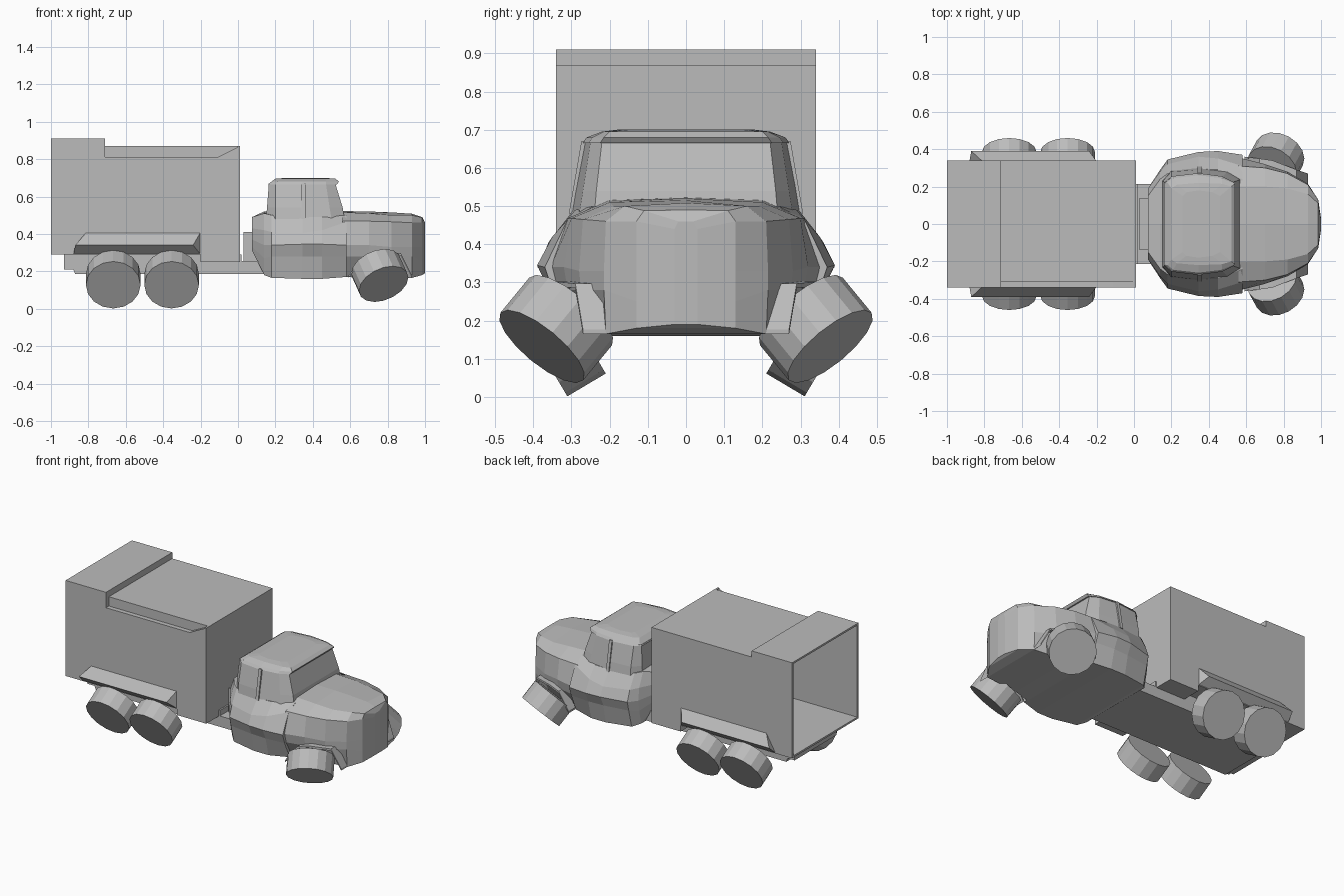
import bpy
import bmesh
from mathutils import Vector

cube = bpy.data.objects.get("Cube")
if cube:
    bpy.data.objects.remove(cube, do_unlink=True)

GREY = (0.5, 0.5, 0.5, 1.0)
paint = bpy.data.materials.new("plain grey")
paint.use_nodes = True
paint.diffuse_color = GREY
paint.node_tree.nodes["Principled BSDF"].inputs["Base Color"].default_value = GREY


def finish(name, bm):
    bmesh.ops.recalc_face_normals(bm, faces=bm.faces)
    mesh = bpy.data.meshes.new(name)
    bm.to_mesh(mesh)
    bm.free()
    mesh.materials.append(paint)
    obj = bpy.data.objects.new(name, mesh)
    bpy.context.collection.objects.link(obj)
    return obj


def loft(name, rings):
    """Skin a row of closed rings and cap both ends."""
    bm = bmesh.new()
    loops = [[bm.verts.new(point) for point in ring] for ring in rings]
    count = len(loops[0])
    for first, second in zip(loops, loops[1:]):
        for i in range(count):
            j = (i + 1) % count
            bm.faces.new((first[i], first[j], second[j], second[i]))
    bm.faces.new(loops[0])
    bm.faces.new(loops[-1])
    return finish(name, bm)


def prism(name, profile, y_start, y_end):
    """Extrude an x-z profile along y."""
    return loft(name, [[(x, y, z) for x, z in profile] for y in (y_start, y_end)])


def block(name, xs, ys, zs):
    (x0, x1), (z0, z1) = xs, zs
    return prism(name, [(x0, z0), (x1, z0), (x1, z1), (x0, z1)], *ys)


def body(name, sections):
    """Loft symmetric sections: each is x and half outline from top to bottom."""
    rings = []
    for x, half in sections:
        left = [(x, y, z) for y, z in half]
        right = [(x, -y, z) for y, z in reversed(half) if y > 0]
        rings.append(left + right)
    return loft(name, rings)


def wheel(name, centre, axis, radius, width, sides=16):
    bm = bmesh.new()
    bmesh.ops.create_cone(bm, cap_ends=True, segments=sides, radius1=radius,
                          radius2=radius, depth=width)
    turn = Vector(axis).to_track_quat("Z", "Y").to_matrix()
    bmesh.ops.rotate(bm, verts=bm.verts, matrix=turn)
    bmesh.ops.translate(bm, verts=bm.verts, vec=centre)
    return finish(name, bm)


# Cargo box: thin panels around an open rear
BACK, STEP, FRONT = -1.0, -0.71, 0.01
SIDE, SKIN = 0.34, 0.012
FLOOR, ROOF, HIGH = 0.29, 0.87, 0.91
lower = [(BACK, FLOOR), (-0.2, FLOOR), (-0.2, 0.25), (FRONT, 0.25), (FRONT, ROOF)]
rear = [(STEP, HIGH), (BACK, HIGH)]
prism("box_left_wall", lower + [(STEP, ROOF)] + rear, SIDE - SKIN, SIDE)
prism("box_right_wall", lower + [(-0.11, 0.81), (STEP, 0.81)] + rear, -SIDE, SKIN - SIDE)
prism("roof_gutter", [(STEP, 0.8), (FRONT, 0.8), (FRONT, ROOF), (-0.11, 0.81),
                      (STEP, 0.81)], -SIDE, -0.3)
block("gutter_cheek", (STEP, FRONT), (-0.31, -0.3), (0.8, ROOF))
block("box_roof", (STEP, FRONT), (-0.31, SIDE), (ROOF - SKIN, ROOF))
block("box_rear_roof", (BACK, STEP), (-SIDE, SIDE), (HIGH - SKIN, HIGH))
block("roof_step", (STEP - SKIN, STEP), (-SIDE, SIDE), (0.8, HIGH))
block("box_front_wall", (FRONT - SKIN, FRONT), (-SIDE, SIDE), (0.25, ROOF))
block("box_floor", (BACK, FRONT), (-SIDE, SIDE), (FLOOR, FLOOR + SKIN))
block("box_front_sill", (-0.2, FRONT), (-SIDE, SIDE), (0.25, FLOOR))

# Chassis
prism("chassis", [(-0.93, 0.21), (-0.88, 0.21), (-0.87, 0.185), (0.2, 0.185),
                  (0.2, 0.255), (0.02, 0.255), (0.02, FLOOR), (-0.93, FLOOR)],
      -0.215, 0.215)
block("cab_rear_locker", (0.03, 0.13), (-0.14, 0.14), (0.25, 0.41))

# Cab lower body
body("cab_body", [
    (0.075, [(0, 0.49), (0.15, 0.49), (0.19, 0.43), (0.19, 0.37), (0.18, 0.33), (0.17, 0.31)]),
    (0.14, [(0, 0.52), (0.24, 0.51), (0.28, 0.42), (0.29, 0.34), (0.28, 0.27), (0.26, 0.18)]),
    (0.18, [(0, 0.52), (0.27, 0.5), (0.32, 0.41), (0.345, 0.34), (0.33, 0.28), (0.3, 0.165)]),
    (0.345, [(0, 0.52), (0.295, 0.49), (0.36, 0.405), (0.385, 0.345), (0.355, 0.28), (0.33, 0.16)]),
    (0.45, [(0, 0.52), (0.29, 0.49), (0.35, 0.42), (0.39, 0.345), (0.36, 0.28), (0.33, 0.16)]),
    (0.58, [(0, 0.515), (0.24, 0.5), (0.31, 0.465), (0.37, 0.34), (0.35, 0.28), (0.3, 0.17)]),
])

# Bonnet narrowing to a blunt nose
body("bonnet", [
    (0.56, [(0, 0.522), (0.2, 0.515), (0.31, 0.468), (0.355, 0.34), (0.34, 0.28), (0.28, 0.17)]),
    (0.7, [(0, 0.52), (0.2, 0.51), (0.3, 0.468), (0.32, 0.34), (0.31, 0.28), (0.23, 0.165)]),
    (0.82, [(0, 0.515), (0.19, 0.5), (0.27, 0.465), (0.28, 0.33), (0.275, 0.28), (0.22, 0.165)]),
    (0.93, [(0, 0.508), (0.16, 0.5), (0.21, 0.46), (0.215, 0.33), (0.215, 0.28), (0.21, 0.165)]),
    (0.985, [(0, 0.49), (0.11, 0.488), (0.13, 0.46), (0.13, 0.33), (0.13, 0.25), (0.13, 0.18)]),
    (1.0, [(0, 0.46), (0.02, 0.46), (0.03, 0.44), (0.03, 0.33), (0.03, 0.25), (0.03, 0.19)]),
])


# Cab windows and roof: plan outlines stacked in height
def outline(z, plan):
    return [(x, y, z) for x, y in plan] + [(x, -y, z) for x, y in reversed(plan)]


loft("cab_windows", [
    outline(0.48, [(0.15, 0.23), (0.2, 0.285), (0.345, 0.3), (0.5, 0.28), (0.57, 0.24)]),
    outline(0.54, [(0.155, 0.23), (0.2, 0.28), (0.345, 0.29), (0.49, 0.27), (0.56, 0.235)]),
    outline(0.67, [(0.165, 0.22), (0.2, 0.25), (0.345, 0.265), (0.47, 0.25), (0.52, 0.22)]),
])
loft("cab_roof", [
    outline(0.665, [(0.16, 0.22), (0.2, 0.255), (0.345, 0.272), (0.47, 0.255), (0.53, 0.225)]),
    outline(0.68, [(0.18, 0.22), (0.21, 0.245), (0.345, 0.26), (0.47, 0.245), (0.54, 0.215)]),
    outline(0.695, [(0.2, 0.19), (0.23, 0.21), (0.345, 0.22), (0.47, 0.215), (0.52, 0.2)]),
    outline(0.7, [(0.26, 0.15), (0.28, 0.17), (0.345, 0.18), (0.42, 0.17), (0.46, 0.15)]),
])

# Mirrored running gear, pillars and arches
for label, s in (("left", 1), ("right", -1)):
    loft(label + "_door_pillar", [
        [(x, s * y, z) for x, y in ((x0, y0), (x0 + 0.02, y0), (x0 + 0.02, y0 - 0.03),
                                   (x0, y0 - 0.03))]
        for x0, y0, z in ((0.34, 0.307, 0.48), (0.34, 0.274, 0.67))])
    loft(label + "_rear_fender", [
        [(-0.81, s * 0.335, 0.41), (-0.87, s * 0.39, 0.34), (-0.88, s * 0.335, FLOOR)],
        [(-0.2, s * 0.335, 0.41), (-0.24, s * 0.39, 0.34), (-0.2, s * 0.335, FLOOR)]])
    path = [(0.59, 0.36, 0.165), (0.67, 0.35, 0.27), (0.74, 0.34, 0.29),
            (0.87, 0.29, 0.285), (0.93, 0.27, 0.165)]
    loft(label + "_front_arch", [
        [(x, s * (y - inset), z + lift)
         for inset, lift in ((0, 0), (0.07, 0), (0.07, 0.012), (0, 0.012))]
        for x, y, z in path])
    for spot, x in (("rear", -0.667), ("middle", -0.355)):
        wheel(f"{label}_{spot}_wheel", (x, s * 0.335, 0.157), (0, s * 0.86, -0.51), 0.146, 0.117)
    wheel(label + "_front_wheel", (0.758, s * 0.34, 0.178), (0.33, s * 0.6, -0.73), 0.14, 0.126)
